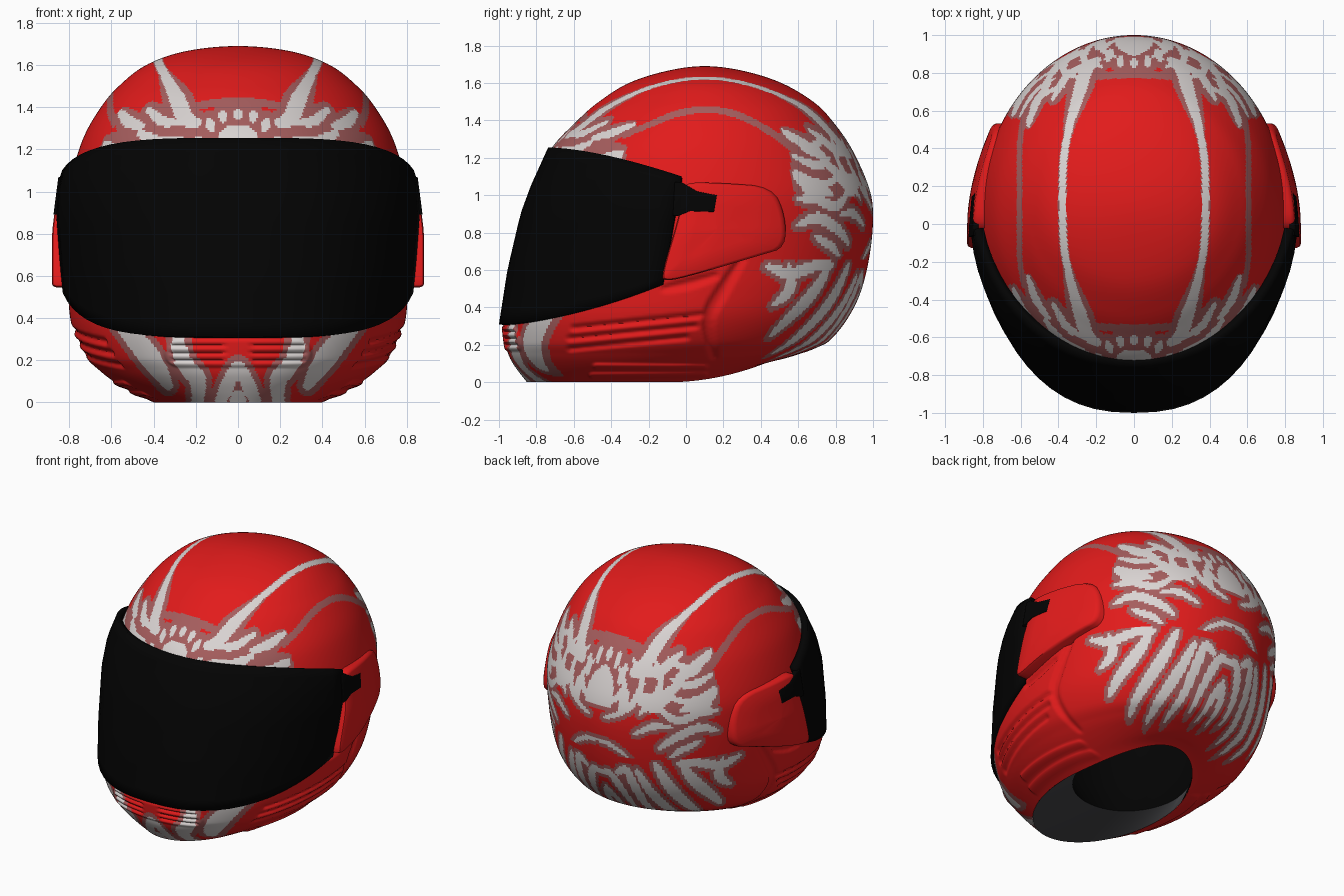
import bpy, bmesh, math

if "Cube" in bpy.data.objects:
    bpy.data.objects.remove(bpy.data.objects["Cube"])

def material(name, col):
    m = bpy.data.materials.new(name)
    m.diffuse_color = (*col, 1)
    m.use_nodes = True
    m.node_tree.nodes["Principled BSDF"].inputs["Base Color"].default_value = m.diffuse_color
    return m

RED = material("red paint", (.76, .011, .011))
WHITE = material("off white paint", (.70, .66, .65))
MUTED = material("muted red paint", (.38, .11, .11))
BLACK = material("black", (.001, .001, .001))
GREY = material("dark grey", (.06, .06, .065))

def build(name, verts, faces, mats, idx=None, angle=40, recalc=False):
    me = bpy.data.meshes.new(name)
    me.from_pydata(verts, [], faces)
    for m in mats:
        me.materials.append(m)
    if idx:
        me.polygons.foreach_set("material_index", idx)
    bm = bmesh.new()
    bm.from_mesh(me)
    bmesh.ops.remove_doubles(bm, verts=bm.verts, dist=1e-5)
    if recalc:
        bmesh.ops.recalc_face_normals(bm, faces=bm.faces)
    bm.to_mesh(me)
    bm.free()
    ob = bpy.data.objects.new(name, me)
    bpy.context.collection.objects.link(ob)
    bpy.ops.object.select_all(action='DESELECT')
    ob.select_set(True)
    bpy.context.view_layer.objects.active = ob
    bpy.ops.object.shade_smooth_by_angle(angle=math.radians(angle))
    return ob

def catmull(p, q, r, s, t):
    return tuple(.5 * (2*b + (c-a)*t + (2*a-5*b+4*c-d)*t*t + (3*b-a-3*c+d)*t**3)
                 for a, b, c, d in zip(p, q, r, s))

def ring_point(row, th):
    # theta 0 is the back, pi the front; lift raises the rear of the lower rim
    z, yf, yb, a, lift = row
    c, s = math.cos(th), math.sin(th)
    y = (yf+yb)/2 + (yb-yf)/2*c
    full = max(0, min(1, (1.15-z)/.3, z/.2))*min(1, max(0, -c*2))   # fuller front corners
    x = a*math.copysign(abs(s)**(1-.13*full), s)
    return x, y, z + lift*(max(0, y+.1)/.52)**2

# ---- painted strokes and grooves: smoothed tapering lines ----
def stroke(w, *pts, taper=True):
    pts = [pts[0]] + list(pts) + [pts[-1]]
    line = [catmull(*pts[i:i+4], k/4) for i in range(len(pts)-3) for k in range(4)] + [pts[-1]]
    n = len(line)
    ws = [w*(.45+.55*math.sin(math.pi*i/(n-1))) if taper else w for i in range(n)]
    xs, ys = zip(*line)
    m = w + .045
    return line, ws, (min(xs)-m, max(xs)+m, min(ys)-m, max(ys)+m)

def signed(strokes, px, py):
    best = 1
    for line, ws, (x0, x1, y0, y1) in strokes:
        if not (x0 < px < x1 and y0 < py < y1):
            continue
        for i in range(len(line)-1):
            ax, ay = line[i]
            dx, dy = line[i+1][0]-ax, line[i+1][1]-ay
            t = max(0, min(1, ((px-ax)*dx+(py-ay)*dy)/(dx*dx+dy*dy+1e-12)))
            best = min(best, math.hypot(px-ax-dx*t, py-ay-dy*t) - ws[i]-(ws[i+1]-ws[i])*t)
    return best

# crown paint seen from above: (|x|, distance from the middle), repeats front and back
crown = [stroke(.019, (.38, -.02), (.37, .25), (.32, .48), taper=False),
         stroke(.036, (.35, .38), (.29, .58), (.25, .7), (.19, .75)),
         stroke(.02, (.27, .72), (.36, .66), (.43, .54)),
         stroke(.02, (.25, .8), (.38, .74), (.47, .63)),
         stroke(.02, (.56, .4), (.52, .52), (.45, .62)),
         stroke(.018, (.64, .46), (.59, .57), (.51, .67)),
         stroke(.02, (.0, .715), (.0, .75)), stroke(.02, (.075, .72), (.07, .765)),
         stroke(.02, (.145, .745), (.12, .80)), stroke(.02, (.2, .81), (.16, .85)),
         stroke(.06, (0, .85), (.04, .85), taper=False)]
crown_muted = [stroke(.02, (0, .67), (.1, .67), (.22, .66), taper=False),
               stroke(.015, (.605, -.02), (.605, .3), (.58, .45), taper=False)]
# back paint: (distance around from the back, z)
back_upper = [stroke(.07, (0, 1.2), (0, 1.1)),
              stroke(.022, (.12, 1.24), (.19, 1.15), (.13, 1.05), (.03, 1.0)),
              stroke(.026, (.22, 1.3), (.32, 1.2), (.29, 1.07), (.2, .98), (.07, .92)),
              stroke(.026, (.38, 1.33), (.46, 1.2), (.42, 1.08), (.33, .98)),
              stroke(.022, (.5, 1.32), (.66, 1.26), (.84, 1.31)),
              stroke(.026, (.54, 1.2), (.68, 1.16), (.84, 1.21)),
              stroke(.022, (.52, 1.1), (.66, 1.06), (.8, 1.1)),
              stroke(.03, (.86, .98), (.74, .98), (.6, .94), (.46, 1.02)),
              stroke(.032, (.86, .84), (.74, .88), (.58, .82), (.46, .74)),
              stroke(.024, (.55, .9), (.42, .9), (.3, .84)),
              stroke(.024, (.74, .78), (.62, .73), (.54, .68)),
              stroke(.018, (0, .75), (.12, .73), (.24, .66))]
back_lower = [stroke(.034, (1.0, .62), (.86, .58), (.72, .62), (.58, .63)),
              stroke(.036, (.88, .62), (.84, .5), (.9, .42)),
              stroke(.045, (.6, .63), (.66, .5), (.74, .38), (.82, .26)),
              stroke(.045, (.43, .62), (.49, .46), (.56, .32), (.66, .17)),
              stroke(.042, (.29, .56), (.35, .4), (.42, .26), (.5, .15)),
              stroke(.036, (.13, .52), (.21, .56), (.25, .4), (.28, .25), (.34, .16)),
              stroke(.034, (0, .5), (.08, .5), (.14, .36), (.17, .2)),
              stroke(.03, (0, .38), (.04, .28), (.06, .18))]
# chin paint seen from the front: (|x|, z)
chin = [stroke(.05, (.66, .5), (.48, .29), (.4, .19), (.33, .08)),
        stroke(.042, (.3, .4), (.26, .2), (.19, .1), (.2, -.05)),
        stroke(.034, (.01, .18), (.05, .08), (.1, -.03)), stroke(.04, (0, .04), (0, -.03))]
# moulded relief: side grooves, side ribs (y, z) and front slats (|x|, z)
grooves = [stroke(.011, (-.6, .29), (.09, .36), taper=False),
           stroke(.011, (-.62, .235), (.05, .30), taper=False),
           stroke(.011, (-.62, .18), (.0, .24), taper=False),
           stroke(.03, (.3, .66), (.2, .5), (.12, .34), (.15, .14)),
           stroke(.022, (-.12, .5), (.02, .53), (.16, .57))]
ribs = [stroke(.013, (-.5, .035), (.1, .04), taper=False),
        stroke(.013, (-.48, .085), (.1, .08), taper=False)]
slats = [stroke(.006, (.07, z), (.31, z), taper=False) for z in (.2, .235, .27)]
box = [stroke(.065, (0, .235), (.28, .235), taper=False)]

def ramp(d, w):
    return max(0, min(1, .5 - d/w))

def relief(x, y, z, th):
    if z > .72:
        return 0
    if th > 2.5:
        d = .012*ramp(signed(box, x, z), .012) - .014*ramp(signed(slats, x, z), .008)
    else:
        d = 0
    if .7 < th < 2.75:
        d += .018*ramp(signed(ribs, y, z), .014) - .02*ramp(signed(grooves, y, z), .026)
    return d

def paint(x, y, z, th):
    d, m, edge = 1, 1, .028
    if z > 1.0:
        v = abs(y-.12)
        d, m = signed(crown, x, v), signed(crown_muted, x, v)
        edge = max(.004, min(.034, .034*(v-.3)/.3))
    if th < 1.3 and z < 1.4:
        d = min(d, signed(back_upper if z > .66 else back_lower, .9*th, z))
    if z < .36 and th > 2.2:
        d = min(d, signed(chin, x, z))
    return 1 if d < 0 else 2 if d < edge or m < 0 else 0

# ---- shell: rows of z, front y, back y, half width, rear lift ----
rows = [(0, -.85, .42, .40, .1), (.05, -.89, .52, .505, .053), (.1, -.925, .62, .59, .029),
        (.15, -.95, .7, .655, .015), (.22, -.965, .775, .725, .003), (.35, -.975, .87, .785, 0),
        (.5, -.96, .94, .805, 0), (.7, -.92, .985, .81, 0), (.9, -.87, 1, .81, 0),
        (1.05, -.82, .975, .795, 0), (1.25, -.72, .885, .735, 0), (1.4, -.58, .78, .65, 0),
        (1.5, -.465, .68, .565, 0), (1.6, -.305, .51, .435, 0), (1.665, -.1, .305, .25, 0),
        (1.69, .1, .1, 0, 0)]
counts = [8, 8, 8, 10, 16, 12, 14, 14, 11, 18, 16, 14, 18, 16, 20]
ext = [tuple(2*a-b for a, b in zip(rows[0], rows[1]))] + rows + [(1.665, .305, -.1, -.25, 0)]
fine = [catmull(*ext[i:i+4], k/n) for i, n in enumerate(counts) for k in range(n)] + [rows[-1]]
N = 400

def loft(table, n, shape=ring_point):
    verts = [shape(r, 2*math.pi*j/n) for r in table for j in range(n)]
    faces = [(i*n+j, i*n+n+j, i*n+n+(j+1) % n, i*n+(j+1) % n)
             for i in range(len(table)-1) for j in range(n)]
    return verts, faces

def shell_point(row, th):
    x, y, z = ring_point(row, th)
    d = relief(abs(x), y, z, min(th, 2*math.pi-th))
    if d:
        nx, ny = math.sin(th)/row[3], math.cos(th)/((row[2]-row[1])/2)
        k = d/math.hypot(nx, ny)
        x, y = x+nx*k, y+ny*k
    return x, y, z

verts, faces = loft(fine, N, shell_point)
idx = []
for i in range(len(fine)-1):
    mid = tuple((a+b)/2 for a, b in zip(fine[i], fine[i+1]))
    half = []
    for j in range(N//2):
        th = 2*math.pi*(j+.5)/N
        half.append(paint(*ring_point(mid, th), th))
    idx += half + half[::-1]
build("helmet_shell", verts, faces, [RED, WHITE, MUTED], idx, 60)

# ---- inner liner: grey chin skirt, then black cavity ----
inner = [rows[0], (.02, -.66, .41, .385, .1), (.05, -.42, .405, .365, .09), (.3, -.55, .6, .5, 0),
         (.9, -.6, .75, .6, 0), (1.4, -.2, .35, .3, 0), (1.45, .05, .05, 0, 0)]
v, f = loft(inner, 64)
mi = [1 if k < 128 and 12 <= k % 64 < 52 else 0 for k in range(len(f))]
build("inner_liner", v, [q[::-1] for q in f], [BLACK, GREY], mi, 50)

# ---- visor: curved sheet with sloping upper and lower edges ----
vis = [(.25, -1.01, .815), (.31, -1.0, .82), (.6, -.955, .85), (.9, -.885, .868),
       (1.05, -.83, .855), (1.26, -.735, .78)]
C, COLS, ROWS = .05, 28, 14

def visor_point(u, s):
    cosp = math.cos(u*math.radians(80))
    zl = .31 + .21*(max(0, C-1.05*cosp+1)/.87)**1.6
    zu = 1.255 - .18*(max(0, C-.79*cosp+.74)/.72)**1.6
    z = zl + (zu-zl)*s
    k = max(i for i in range(len(vis)-1) if vis[i][0] <= z)
    t = (z-vis[k][0])/(vis[k+1][0]-vis[k][0])
    yf, a = (vis[k][m]+(vis[k+1][m]-vis[k][m])*t for m in (1, 2))
    phi = u*math.radians(80+5*s)
    x = a*math.copysign(abs(math.sin(phi))**(.84+.12*s), u)
    return x, C-(C-yf)*math.cos(phi), z

vv = [visor_point(2*j/COLS-1, i/ROWS) for i in range(ROWS+1) for j in range(COLS+1)]
W = COLS+1
vf = [(i*W+j, i*W+j+1, i*W+W+j+1, i*W+W+j) for i in range(ROWS) for j in range(COLS)]
visor = build("visor", vv, vf, [BLACK])
sol = visor.modifiers.new("thickness", 'SOLIDIFY')
sol.thickness, sol.offset = .04, -1

# ---- side pivot covers and visor tabs ----
def plate(name, outline, off, depth, rounds, mat, side):
    for _ in range(rounds):   # corner cutting rounds the outline
        outline = [(p[0]*(1-t)+q[0]*t, p[1]*(1-t)+q[1]*t)
                   for p, q in zip(outline, outline[1:]+outline[:1]) for t in (.25, .75)]
    n = len(outline)
    cy, cz = (sum(p[k] for p in outline)/n for k in (0, 1))
    vs = []
    for scale, drop in ((1, depth), (1, depth*.12), (.975, depth*.03), (.93, 0), (.5, 0), (.01, 0)):
        for y, z in outline:
            y, z = cy+(y-cy)*scale, cz+(z-cz)*scale
            x = .883+off-.42*max(0, y)**1.8-.13*max(0, z-.8)-drop
            vs.append((side*x, y, z))
    fs = [(i*n+j, i*n+(j+1) % n, i*n+n+(j+1) % n, i*n+n+j) for i in range(5) for j in range(n)]
    fs += [tuple(range(n)), tuple(range(5*n, 6*n))]
    build(name, vs, fs, [mat], recalc=True)

cover = [(-.03, 1.07), (.2, 1.065), (.46, 1.045), (.53, .9), (.535, .72), (.4, .68),
         (.05, .575), (-.12, .535), (-.13, .58), (-.04, .88), (-.03, .95)]
tab = [(-.06, 1.07), (-.02, 1.068), (.06, 1.02), (.165, 1.0), (.15, .91), (.02, .915),
       (-.04, .89), (-.07, .89)]
for side, label in ((1, "right"), (-1, "left")):
    plate("side_cover_"+label, cover, 0, .17, 2, RED, side)
    plate("visor_tab_"+label, tab, .004, .03, 0, BLACK, side)
